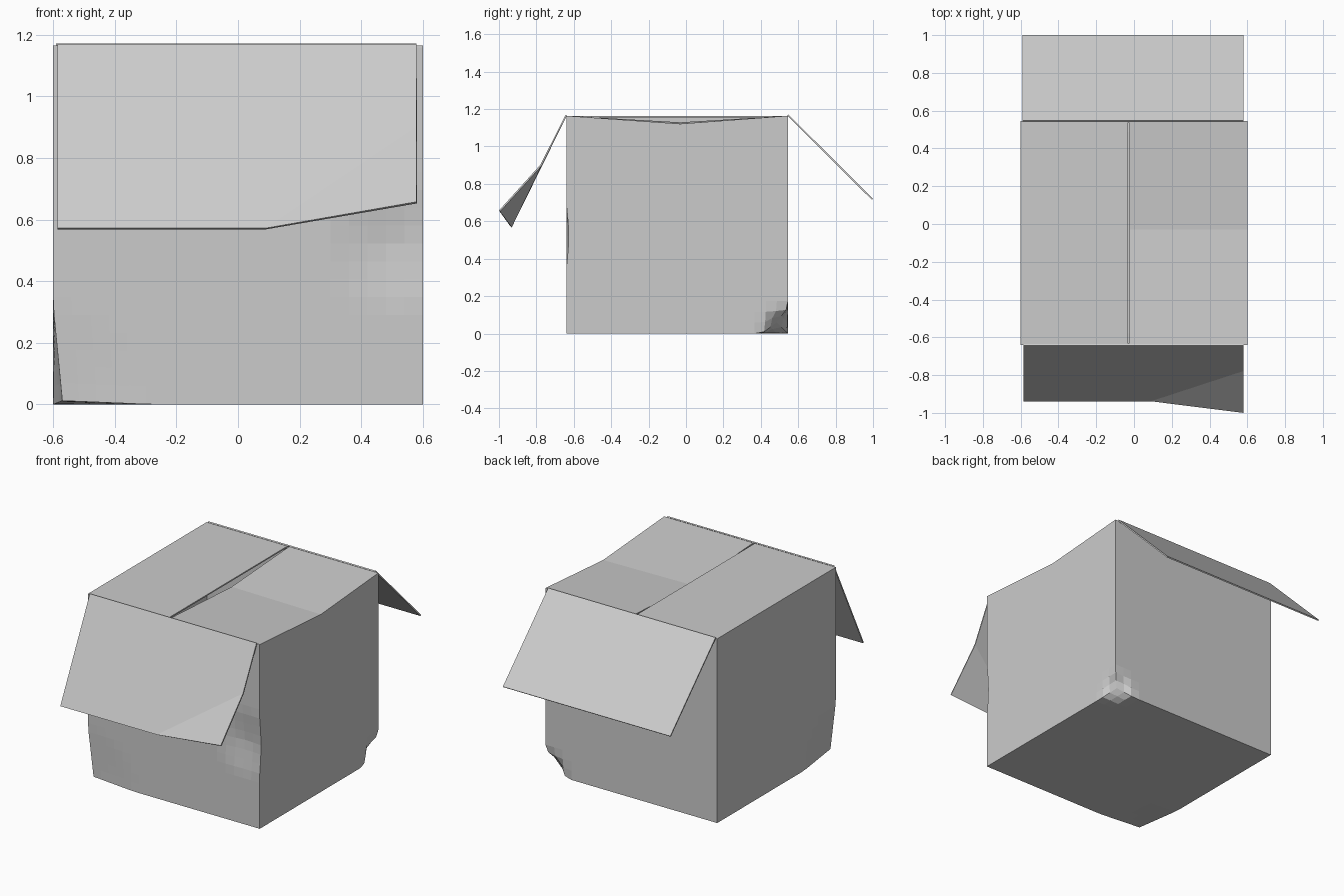
import bpy, bmesh
from mathutils import Vector

if "Cube" in bpy.data.objects:
    bpy.data.objects.remove(bpy.data.objects["Cube"])

X, Y0, Y1, TOP = 0.6, -0.64, 0.545, 1.16
YM = -0.03  # crease line of the sagging right side


def finish(bm, name, thickness, offset):
    mesh = bpy.data.meshes.new(name)
    bm.to_mesh(mesh)
    bm.free()
    ob = bpy.data.objects.new(name, mesh)
    bpy.context.collection.objects.link(ob)
    mod = ob.modifiers.new("card", 'SOLIDIFY')
    mod.thickness, mod.offset = thickness, offset
    return ob


def dent(bm, centre, radius, push):
    """Push vertices near a point, fading out with distance."""
    c, p = Vector(centre), Vector(push)
    hits = [(v, 1 - (v.co - c).length / radius) for v in bm.verts]
    for v, w in hits:
        if w > 0:
            v.co += p * w


def sheet(name, points, faces, thickness=0.008):
    bm = bmesh.new()
    vs = [bm.verts.new(p) for p in points]
    for f in faces:
        bm.faces.new([vs[i] for i in f])
    bmesh.ops.recalc_face_normals(bm, faces=bm.faces)
    return finish(bm, name, thickness, 0)


# Open carton body with crushed corners
bm = bmesh.new()
bmesh.ops.create_cube(bm, size=1)
for v in bm.verts:
    v.co = (v.co.x * 2 * X, Y0 + (v.co.y + 0.5) * (Y1 - Y0), (v.co.z + 0.5) * TOP)
bmesh.ops.subdivide_edges(bm, edges=bm.edges[:], cuts=19, use_grid_fill=True)
lid = [f for f in bm.faces if f.calc_center_median().z > TOP - 0.001]
bmesh.ops.delete(bm, geom=lid, context='FACES')
dent(bm, (X, Y1, 0), 0.14, (-0.06, -0.06, 0.06))
dent(bm, (-X, Y0, 0), 0.32, (0.03, 0.012, 0.012))
dent(bm, (0.5, Y0, 0.52), 0.2, (0, 0.025, 0))
# top rim of the right wall sags towards its middle
for v in bm.verts:
    if v.co.x > X - 0.01 and v.co.z > 0.9:
        half = (YM - Y0) if v.co.y < YM else (Y1 - YM)
        v.co.z -= 0.043 * (1 - abs(v.co.y - YM) / half) * (v.co.z - 0.9) / (TOP - 0.9)
finish(bm, "carton_body", 0.01, -1)

# Closed top flaps: flat on the left, creased on the right
sheet("left_flap",
      [(-X, Y0, TOP), (-0.035, Y0, TOP), (-0.035, Y1, TOP), (-X, Y1, TOP)],
      [(0, 1, 2, 3)])
sheet("right_flap",
      [(-0.023, Y0, TOP), (X, Y0, TOP), (-0.023, YM, 1.125), (X, YM, 1.117),
       (-0.023, Y1, TOP), (X, Y1, TOP)],
      [(0, 1, 3, 2), (2, 3, 5, 4)])

# Front flap hanging open with one bent corner
sheet("front_flap",
      [(-0.585, -0.64, 1.168), (0.58, -0.64, 1.168), (0.58, -0.775, 0.90),
       (0.09, -0.935, 0.57), (-0.585, -0.935, 0.57), (0.58, -0.997, 0.655)],
      [(0, 1, 2, 3, 4), (3, 2, 5)])

# Back flap hanging open
sheet("back_flap",
      [(-0.59, 0.545, 1.168), (0.58, 0.545, 1.168), (0.58, 0.997, 0.717), (-0.59, 0.997, 0.717)],
      [(0, 1, 2, 3)])
